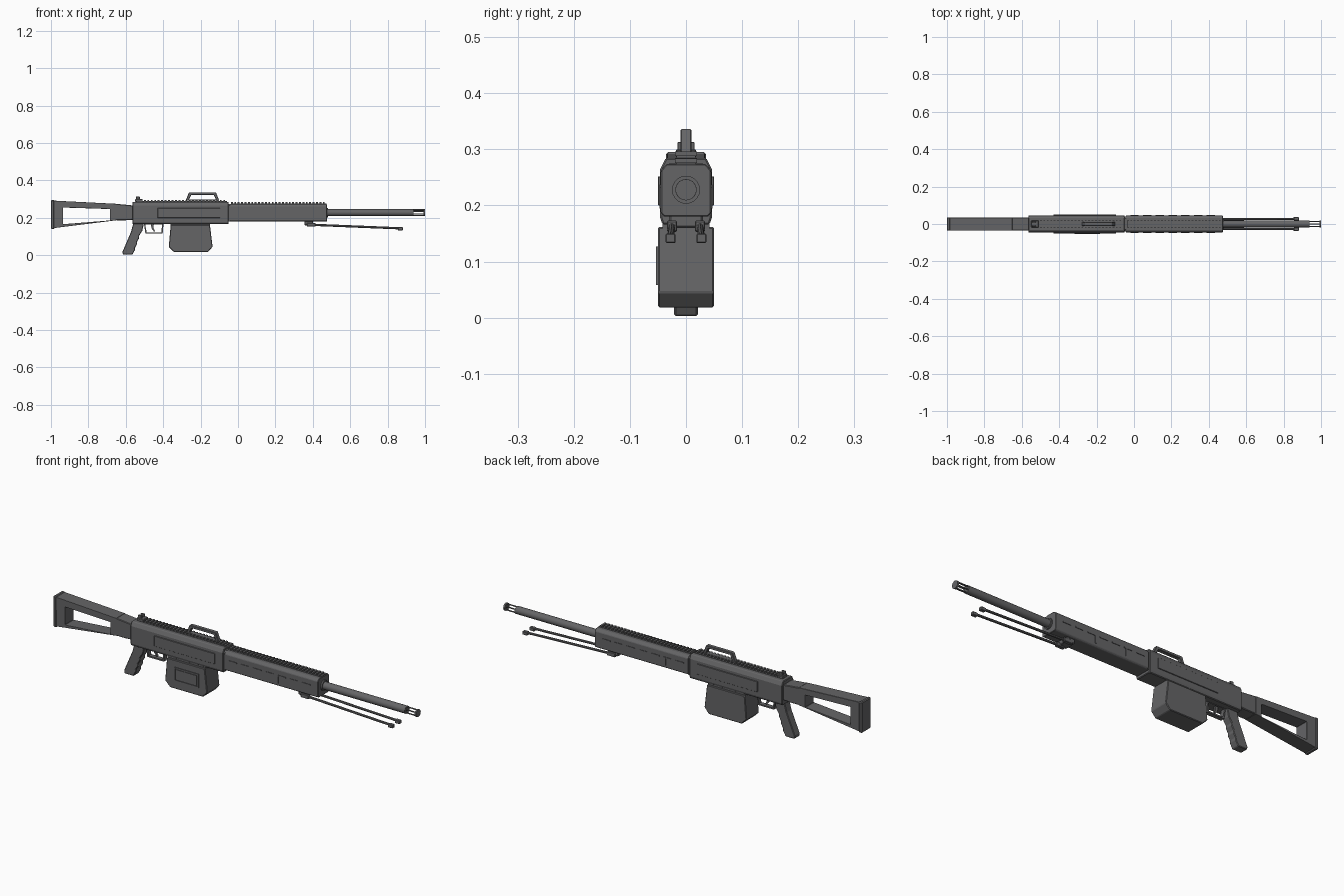
import bpy, bmesh, math
from mathutils import Vector

cube = bpy.data.objects.get("Cube")
if cube:
    bpy.data.objects.remove(cube, do_unlink=True)


def material(name, rgb):
    m = bpy.data.materials.new(name)
    m.use_nodes = True
    color = (*rgb, 1)
    m.diffuse_color = color
    m.node_tree.nodes["Principled BSDF"].inputs["Base Color"].default_value = color
    return m


GREY = material("gunmetal grey", (0.13, 0.13, 0.134))


def finish(name, bm, bevel=0.0):
    bmesh.ops.recalc_face_normals(bm, faces=bm.faces)
    mesh = bpy.data.meshes.new(name)
    bm.to_mesh(mesh)
    bm.free()
    ob = bpy.data.objects.new(name, mesh)
    bpy.context.collection.objects.link(ob)
    mesh.materials.append(GREY)
    if bevel:
        mod = ob.modifiers.new("edge chamfer", "BEVEL")
        mod.width, mod.segments = bevel, 1
    return ob


def prism(name, profile, half, bevel=0.0, y=0.0):
    """Side profile (x, z) extruded across y."""
    bm = bmesh.new()
    face = bm.faces.new([bm.verts.new((x, y - half, z)) for x, z in profile])
    out = bmesh.ops.extrude_face_region(bm, geom=[face])
    verts = [g for g in out["geom"] if isinstance(g, bmesh.types.BMVert)]
    bmesh.ops.translate(bm, verts=verts, vec=(0, 2 * half, 0))
    return finish(name, bm, bevel)


def frame(name, outer, inner, half, bevel=0.0):
    """Ring between two side profiles, extruded across y."""
    bm = bmesh.new()
    a, b = ([bm.verts.new((x, -half, z)) for x, z in p] for p in (outer, inner))
    n = len(a)
    faces = [bm.faces.new((a[i], a[(i + 1) % n], b[(i + 1) % n], b[i])) for i in range(n)]
    out = bmesh.ops.extrude_face_region(bm, geom=faces)
    verts = [g for g in out["geom"] if isinstance(g, bmesh.types.BMVert)]
    bmesh.ops.translate(bm, verts=verts, vec=(0, 2 * half, 0))
    return finish(name, bm, bevel)


def box(name, x0, x1, z0, z1, half, bevel=0.0, y=0.0):
    return prism(name, [(x0, z0), (x1, z0), (x1, z1), (x0, z1)], half, bevel, y)


def loft(name, x0, x1, section, bevel=0.0):
    """Half cross-section (y, z), mirrored in y and run along x."""
    ring = section + [(-y, z) for y, z in reversed(section)]
    bm = bmesh.new()
    face = bm.faces.new([bm.verts.new((x0, y, z)) for y, z in ring])
    out = bmesh.ops.extrude_face_region(bm, geom=[face])
    verts = [g for g in out["geom"] if isinstance(g, bmesh.types.BMVert)]
    bmesh.ops.translate(bm, verts=verts, vec=(x1 - x0, 0, 0))
    return finish(name, bm, bevel)


def rod(name, a, b, r, sides=16):
    a, b = Vector(a), Vector(b)
    bpy.ops.mesh.primitive_cylinder_add(vertices=sides, radius=r, depth=(b - a).length,
                                        location=(a + b) / 2)
    ob = bpy.context.object
    ob.name = name
    ob.rotation_euler = (b - a).to_track_quat("Z", "Y").to_euler()
    ob.data.materials.append(GREY)
    bpy.ops.object.shade_smooth_by_angle(angle=math.radians(40))
    return ob


# Skeleton stock, neck and butt pad
frame("stock_frame",
      [(-0.985, 0.145), (-0.65, 0.187), (-0.65, 0.275), (-0.985, 0.292)],
      [(-0.935, 0.166), (-0.685, 0.186), (-0.685, 0.247), (-0.935, 0.255)], 0.034, 0.003)
prism("stock_neck", [(-0.652, 0.187), (-0.6, 0.187), (-0.56, 0.19),
                     (-0.56, 0.266), (-0.652, 0.275)], 0.034, 0.003)
box("butt_pad", -1.0, -0.982, 0.14, 0.295, 0.036, 0.004)

# Receiver with chamfered shoulders and raised side plates
loft("receiver", -0.565, -0.05, [(0.042, 0.166), (0.046, 0.178), (0.046, 0.265),
                                  (0.036, 0.285)], 0.003)
loft("receiver_collar", -0.054, -0.042, [(0.04, 0.18), (0.04, 0.265), (0.03, 0.275)])
for side, label in ((-1, "right"), (1, "left")):
    prism(label + "_receiver_plate", [(-0.43, 0.2), (-0.095, 0.2), (-0.095, 0.252),
                                       (-0.43, 0.252)], 0.003, 0.001, side * 0.047)

# Long handguard with slot strips on both flanks
loft("handguard", -0.044, 0.475, [(0.038, 0.18), (0.045, 0.186), (0.045, 0.262),
                                   (0.035, 0.274)], 0.002)
for side, label in ((-1, "right"), (1, "left")):
    for i in range(7):
        x = -0.02 + i * 0.068
        box(label + "_handguard_strip", x, x + 0.045, 0.232, 0.237, 0.002, y=side * 0.0455)
    for x in (0.08, 0.25):
        box(label + "_handguard_rib", x, x + 0.005, 0.195, 0.235, 0.002, y=side * 0.0455)

# Toothed top rails
for name, x0, x1, z in (("receiver_rail", -0.54, -0.06, 0.284),
                        ("handguard_rail", -0.038, 0.472, 0.272)):
    box(name, x0, x1, z - 0.002, z + 0.005, 0.017)
    count = int((x1 - x0) / 0.018)
    for i in range(count):
        x = x0 + i * (x1 - x0) / count
        box(name + "_tooth", x, x + 0.01, z + 0.004, z + 0.012, 0.02)

# Carry handle and rear sight
frame("carry_handle", [(-0.28, 0.292), (-0.262, 0.336), (-0.118, 0.336), (-0.1, 0.292)],
      [(-0.262, 0.298), (-0.25, 0.323), (-0.13, 0.323), (-0.118, 0.298)], 0.01, 0.002)
box("rear_sight_base", -0.55, -0.51, 0.285, 0.3, 0.018, 0.002)
for y in (-0.011, 0.011):
    box("rear_sight_ear", -0.545, -0.525, 0.298, 0.313, 0.004, 0.001, y)

# Box magazine with a raised panel on its right face
box("magazine_collar", -0.36, -0.15, 0.15, 0.18, 0.042)
prism("box_magazine", [(-0.36, 0.162), (-0.15, 0.162), (-0.136, 0.045), (-0.16, 0.018),
                       (-0.343, 0.018), (-0.37, 0.045)], 0.05, 0.003)
frame("magazine_panel_rim", [(-0.318, 0.058), (-0.182, 0.058), (-0.182, 0.127), (-0.318, 0.127)],
      [(-0.312, 0.064), (-0.188, 0.064), (-0.188, 0.121), (-0.312, 0.121)],
      0.002).location.y = -0.0515
box("magazine_panel", -0.308, -0.192, 0.068, 0.117, 0.002, y=-0.051)

# Pistol grip with finger ridges
prism("pistol_grip", [(-0.615, 0.003), (-0.565, 0.003), (-0.55, 0.03), (-0.552, 0.038),
                      (-0.538, 0.062), (-0.541, 0.07), (-0.527, 0.094), (-0.53, 0.102),
                      (-0.512, 0.13), (-0.503, 0.17), (-0.56, 0.17), (-0.572, 0.125),
                      (-0.618, 0.018)], 0.021, 0.003)

# Trigger guard and trigger
frame("trigger_guard", [(-0.503, 0.17), (-0.495, 0.115), (-0.403, 0.115), (-0.398, 0.17)],
      [(-0.496, 0.164), (-0.488, 0.122), (-0.41, 0.122), (-0.406, 0.164)], 0.011)
prism("trigger", [(-0.465, 0.168), (-0.45, 0.168), (-0.452, 0.145), (-0.443, 0.128),
                  (-0.45, 0.127), (-0.463, 0.145)], 0.005)

# Barrel and open slotted muzzle
Z = 0.228
rod("barrel_sleeve", (0.47, 0, Z), (0.482, 0, Z), 0.025, 20)
rod("barrel", (0.45, 0, Z), (0.937, 0, Z), 0.019, 20)
rod("muzzle_front_ring", (0.992, 0, Z), (1.0, 0, Z), 0.019)
for i in range(6):
    a = i * math.tau / 6 + math.pi / 6
    y, z = 0.0155 * math.cos(a), Z + 0.0155 * math.sin(a)
    rod("muzzle_bar", (0.935, y, z), (0.994, y, z), 0.0035, 6)

# Folded bipod
box("bipod_mount", 0.355, 0.4, 0.16, 0.183, 0.03, 0.003)
for y, label in ((-0.025, "right"), (0.025, "left")):
    box(label + "_bipod_hinge", 0.37, 0.415, 0.153, 0.173, 0.009, 0.002, y)
    rod(label + "_bipod_leg", (0.39, y, 0.163), (0.865, y * 1.1, 0.144), 0.006, 8)
    box(label + "_bipod_foot", 0.855, 0.882, 0.133, 0.15, 0.009, 0.002, y * 1.1)
